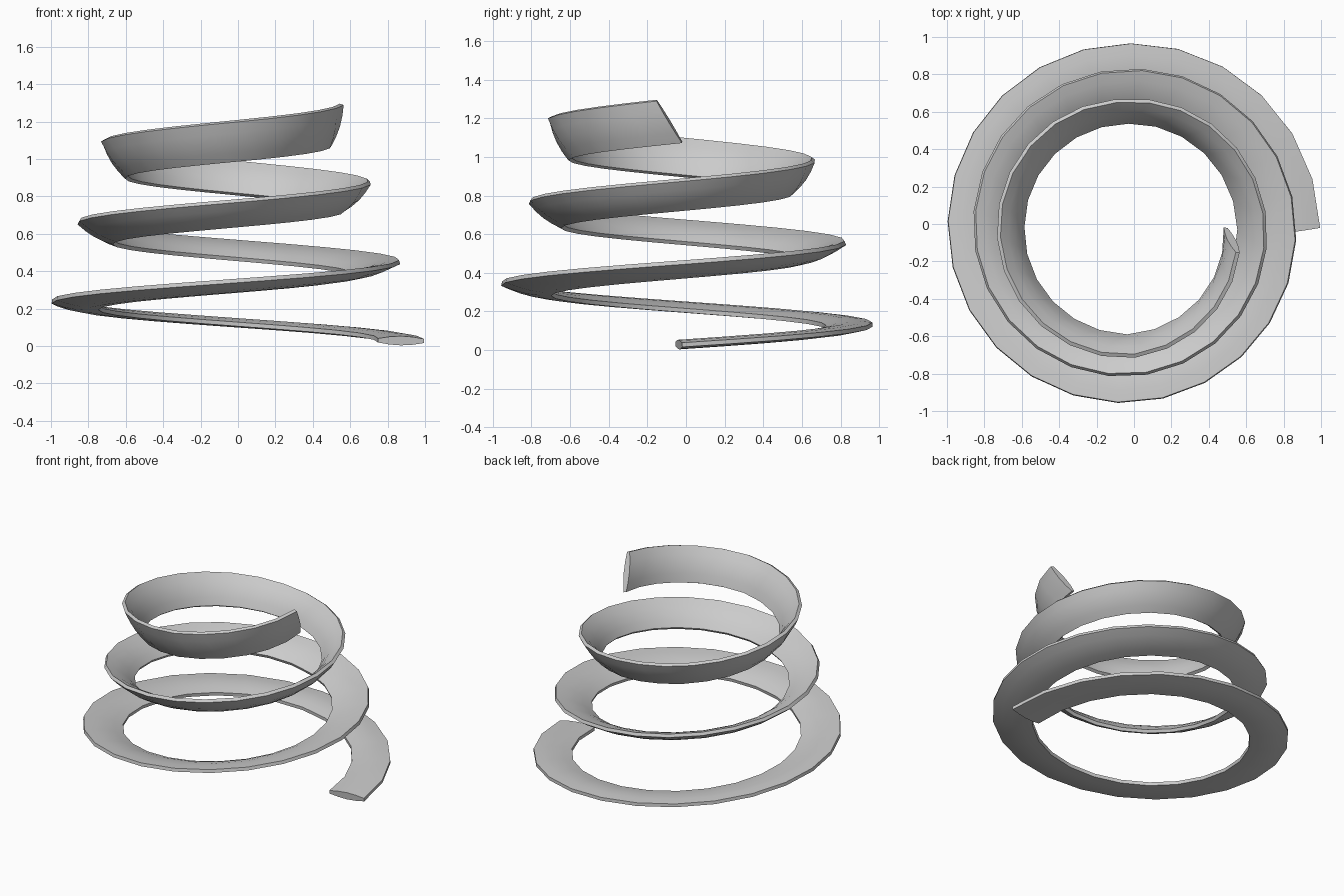
import bpy, bmesh, math
from mathutils import Vector

cube = bpy.data.objects.get("Cube")
if cube:
    bpy.data.objects.remove(cube, do_unlink=True)

CENTRE = Vector((-0.035, -0.02, 0))
STEPS = 72

# Edge radii at every quarter turn, from the base up
OUTER = [1.03, .985, .96, .935, .9, .845, .82, .79, .74, .68, .69, .69, .59]
INNER = [.785, .745, .71, .675, .65, .64, .63, .62, .595, .565, .56, .58, .525]

# Lens section: (position from outer to inner edge, half thickness)
LENS = [(0, .011), (.25, .021), (.5, .025), (.75, .021), (1, .011)]


def edge_point(radii, turns, z):
    q = min(max(turns * 4, 0), len(radii) - 1)
    i = min(int(q), len(radii) - 2)
    r = radii[i] + (radii[i + 1] - radii[i]) * (q - i)
    a = turns * math.tau
    return CENTRE + Vector((r * math.cos(a), r * math.sin(a), z))


def section(f):
    # The outer edge lags behind the inner one towards the top end
    t_out = 2.965 * f
    t_in = -.007 + 3.007 * f
    outer = edge_point(OUTER, t_out, .027 + 1.265 * f)
    inner = edge_point(INNER, t_in, .03 + 1.045 * f)
    a = (t_out + t_in) * math.pi
    tangent = Vector((-math.sin(a), math.cos(a), .1))
    normal = tangent.cross(outer - inner).normalized()
    top = [outer.lerp(inner, u) + normal * h for u, h in LENS]
    bottom = [outer.lerp(inner, u) - normal * h for u, h in reversed(LENS)]
    return top + bottom


# Sweep the section up the tapering helix and close both ends
bm = bmesh.new()
rings = [[bm.verts.new(p) for p in section(i / STEPS)] for i in range(STEPS + 1)]
for a, b in zip(rings, rings[1:]):
    for j in range(len(a)):
        k = (j + 1) % len(a)
        bm.faces.new((a[j], a[k], b[k], b[j]))
bm.faces.new(rings[0])
bm.faces.new(rings[-1])
bmesh.ops.recalc_face_normals(bm, faces=bm.faces)
mesh = bpy.data.meshes.new("spiral_ribbon")
bm.to_mesh(mesh)
bm.free()

# Plain grey
grey = bpy.data.materials.new("light_grey")
grey.use_nodes = True
colour = (.6, .6, .6, 1)
grey.diffuse_color = colour
grey.node_tree.nodes["Principled BSDF"].inputs["Base Color"].default_value = colour
mesh.materials.append(grey)

ribbon = bpy.data.objects.new("spiral_ribbon", mesh)
bpy.context.collection.objects.link(ribbon)
bpy.context.view_layer.objects.active = ribbon
ribbon.select_set(True)
bpy.ops.object.shade_smooth_by_angle(angle=math.radians(40))
